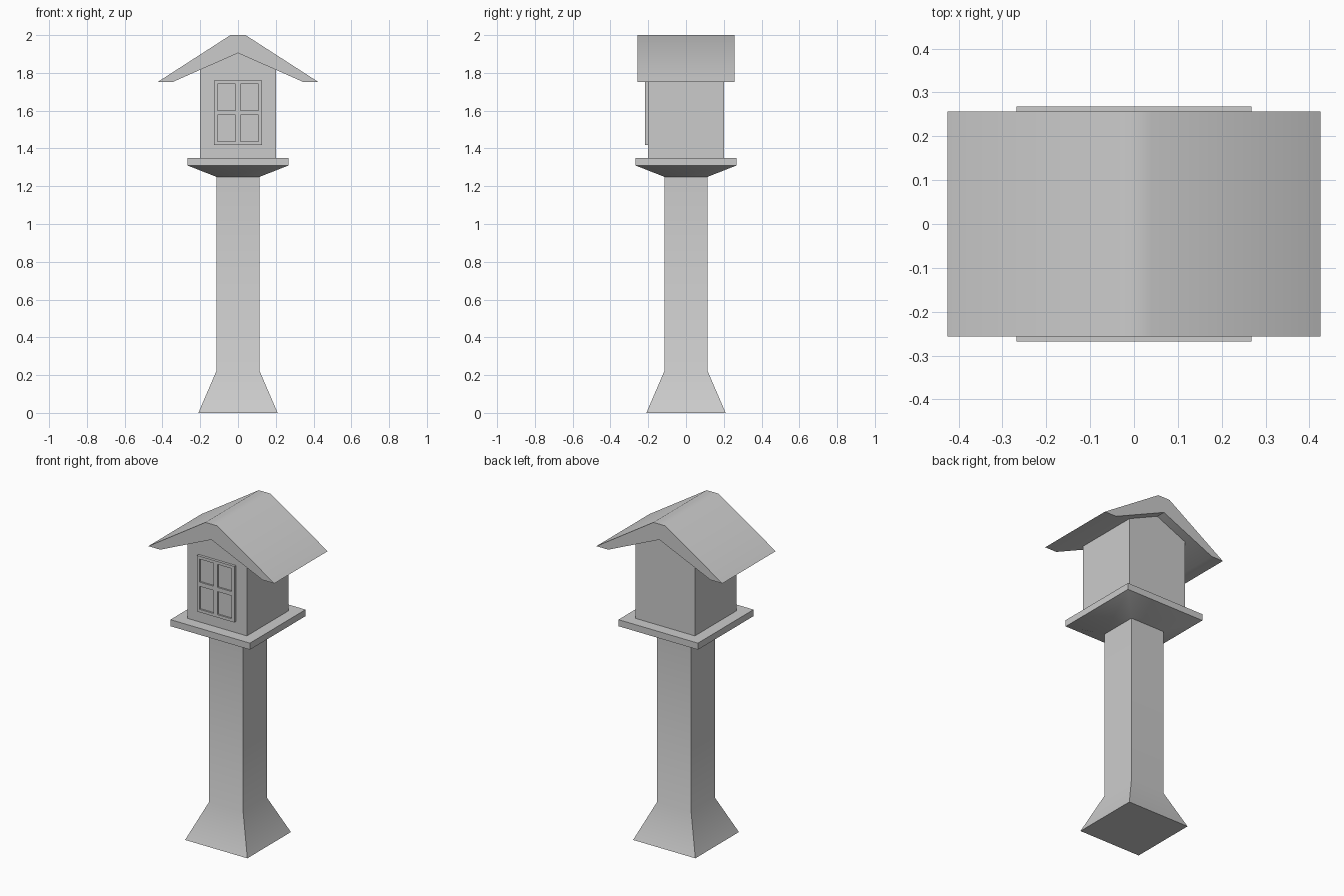
import bpy, bmesh, math

if "Cube" in bpy.data.objects:
    bpy.data.objects.remove(bpy.data.objects["Cube"])


def make_object(name, bm, smooth_angle=None):
    bmesh.ops.recalc_face_normals(bm, faces=bm.faces[:])
    mesh = bpy.data.meshes.new(name)
    bm.to_mesh(mesh)
    bm.free()
    ob = bpy.data.objects.new(name, mesh)
    bpy.context.collection.objects.link(ob)
    if smooth_angle:
        bpy.ops.object.select_all(action='DESELECT')
        ob.select_set(True)
        bpy.context.view_layer.objects.active = ob
        bpy.ops.object.shade_smooth_by_angle(angle=math.radians(smooth_angle))
    return ob


def square_loft(name, sections, smooth_angle=None):
    """Stack of square sections given as (half width, z), capped at both ends."""
    bm = bmesh.new()
    rings = [[bm.verts.new((sx * h, sy * h, z))
              for sx, sy in ((-1, -1), (1, -1), (1, 1), (-1, 1))]
             for h, z in sections]
    for a, b in zip(rings, rings[1:]):
        for i in range(4):
            j = (i + 1) % 4
            bm.faces.new((a[i], a[j], b[j], b[i]))
    bm.faces.new(rings[0])
    bm.faces.new(rings[-1])
    return make_object(name, bm, smooth_angle)


def extrude_profile(name, half, depth, smooth_angle=None):
    """Mirror a half outline (x, z) about x = 0 and extrude it along y."""
    outline = half + [(-x, z) for x, z in reversed(half) if x > 0]
    bm = bmesh.new()
    face = bm.faces.new([bm.verts.new((x, -depth, z)) for x, z in outline])
    out = bmesh.ops.extrude_face_region(bm, geom=[face])
    moved = [v for v in out["geom"] if isinstance(v, bmesh.types.BMVert)]
    bmesh.ops.translate(bm, verts=moved, vec=(0, 2 * depth, 0))
    return make_object(name, bm, smooth_angle)


# Post with flared foot
square_loft("post", [(0.21, 0), (0.115, 0.22), (0.115, 1.25)], 40)

# Shelf with tapered underside
square_loft("shelf", [(0.115, 1.25), (0.268, 1.31), (0.268, 1.35)], 40)

# Gabled house body
extrude_profile("house_body", [(0, 1.908), (0.2, 1.818), (0.2, 1.35)], 0.2)

# Overhanging roof with a flattened ridge
extrude_profile("roof", [(0, 1.905), (0.345, 1.752), (0.425, 1.752), (0.04, 2.0)],
                0.257, 40)

# Window: a 2 x 2 grid of panes recessed into the frame
bar, edge = 0.013, 0.108
xs = [-0.126, -edge, -bar, bar, edge, 0.126]
zs = [1.418, 1.436, 1.576, 1.602, 1.742, 1.76]
front, recess = -0.216, 0.01
bm = bmesh.new()
grid = [[bm.verts.new((x, front, z)) for z in zs] for x in xs]
panes = []
for i in range(5):
    for k in range(5):
        f = bm.faces.new((grid[i][k], grid[i + 1][k],
                          grid[i + 1][k + 1], grid[i][k + 1]))
        if i in (1, 3) and k in (1, 3):
            panes.append(f)
rim = [e for e in bm.edges if e.is_boundary]
out = bmesh.ops.extrude_edge_only(bm, edges=rim)
for v in out["geom"]:
    if isinstance(v, bmesh.types.BMVert):
        v.co.y = -0.199
for f in panes:
    inner = bmesh.ops.extrude_discrete_faces(bm, faces=[f])["faces"]
    bmesh.ops.translate(bm, verts=inner[0].verts[:], vec=(0, recess, 0))
make_object("window", bm)
